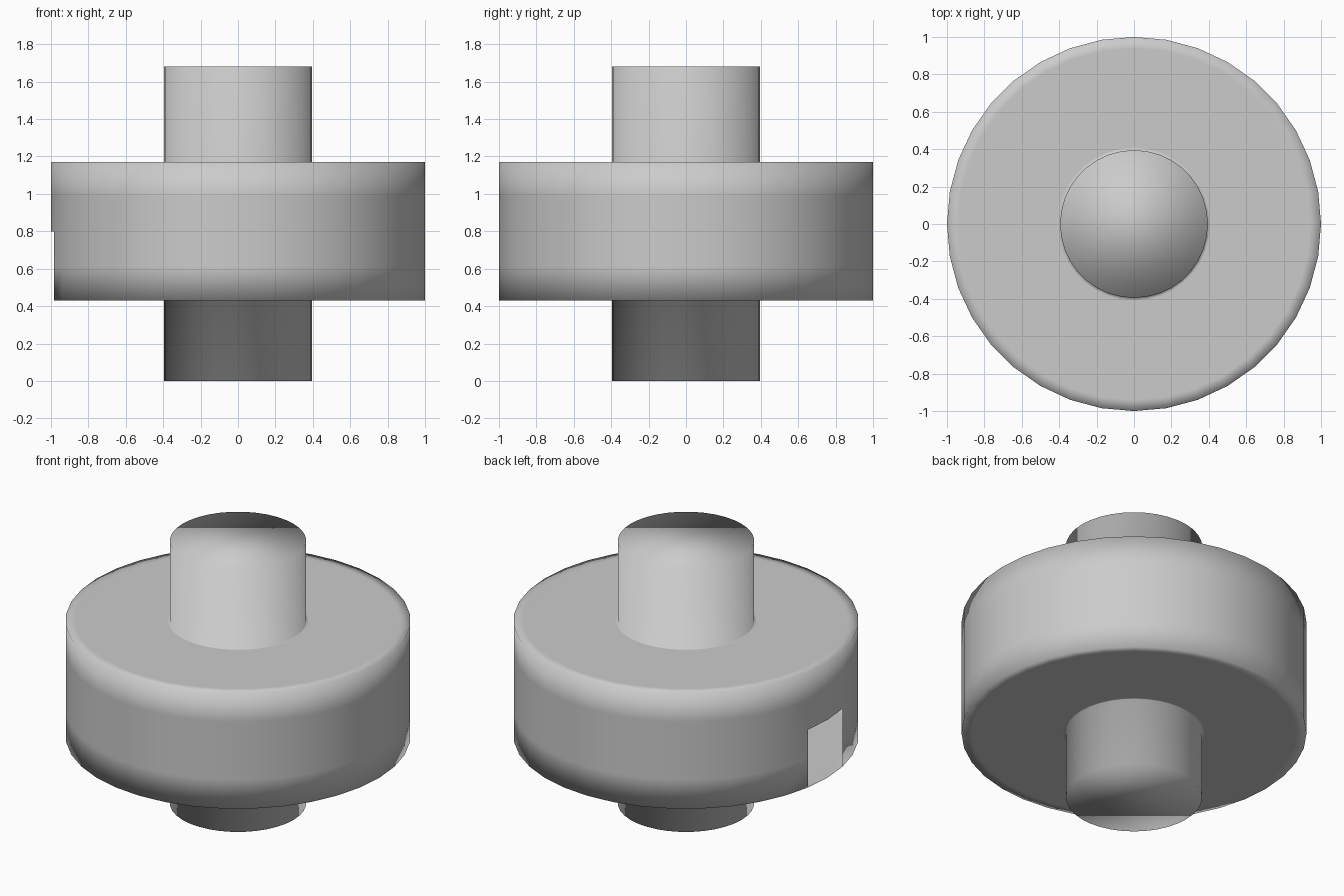
import bpy, bmesh
from math import cos, sin, pi

cube = bpy.data.objects.get("Cube")
if cube:
    bpy.data.objects.remove(cube)

SIDES = 36
STEM, FILLET, INNER, OUTER = 0.395, 0.41, 0.94, 1.0
BOTTOM, LOW, TOP, HEIGHT = 0.0, 0.43, 1.17, 1.68
MIDDLE = (LOW + TOP) / 2

grey = bpy.data.materials.new("plain_grey")
grey.use_nodes = True
colour = (0.6, 0.6, 0.6, 1)
grey.diffuse_color = colour
grey.node_tree.nodes["Principled BSDF"].inputs["Base Color"].default_value = colour

# Profile from the foot of the shaft, out around the wheel, to the shaft top
profile = [(STEM, BOTTOM), (STEM, LOW), (FILLET, LOW), (INNER, LOW)]
profile += [(OUTER, LOW + (TOP - LOW) * i / 4) for i in range(5)]
profile += [(INNER, TOP), (FILLET, TOP), (STEM, TOP), (STEM, HEIGHT)]

# Lathe the profile
bm = bmesh.new()
rings = []
for r, z in profile:
    angles = [2 * pi * i / SIDES for i in range(SIDES)]
    rings.append([bm.verts.new((r * cos(a), r * sin(a), z)) for a in angles])
for a, b in zip(rings, rings[1:]):
    for i in range(SIDES):
        j = (i + 1) % SIDES
        bm.faces.new((a[i], a[j], b[j], b[i]))

# Flat shaft ends
bm.faces.new(rings[0][::-1])
bm.faces.new(rings[-1])

# Small opening in the lower half of the rim wall on the -x side
opening = []
for f in bm.faces:
    c = f.calc_center_median()
    if c.x < -0.98 and abs(c.y) < 0.1 and c.z < MIDDLE and abs(f.normal.z) < 0.1:
        if all(abs(v.co.xy.length - OUTER) < 0.001 for v in f.verts):
            opening.append(f)
bmesh.ops.delete(bm, geom=opening, context='FACES')

for f in bm.faces:
    f.smooth = True
mesh = bpy.data.meshes.new("wheel_with_shaft")
bm.to_mesh(mesh)
bm.free()
mesh.materials.append(grey)
wheel = bpy.data.objects.new("wheel_with_shaft", mesh)
bpy.context.collection.objects.link(wheel)
